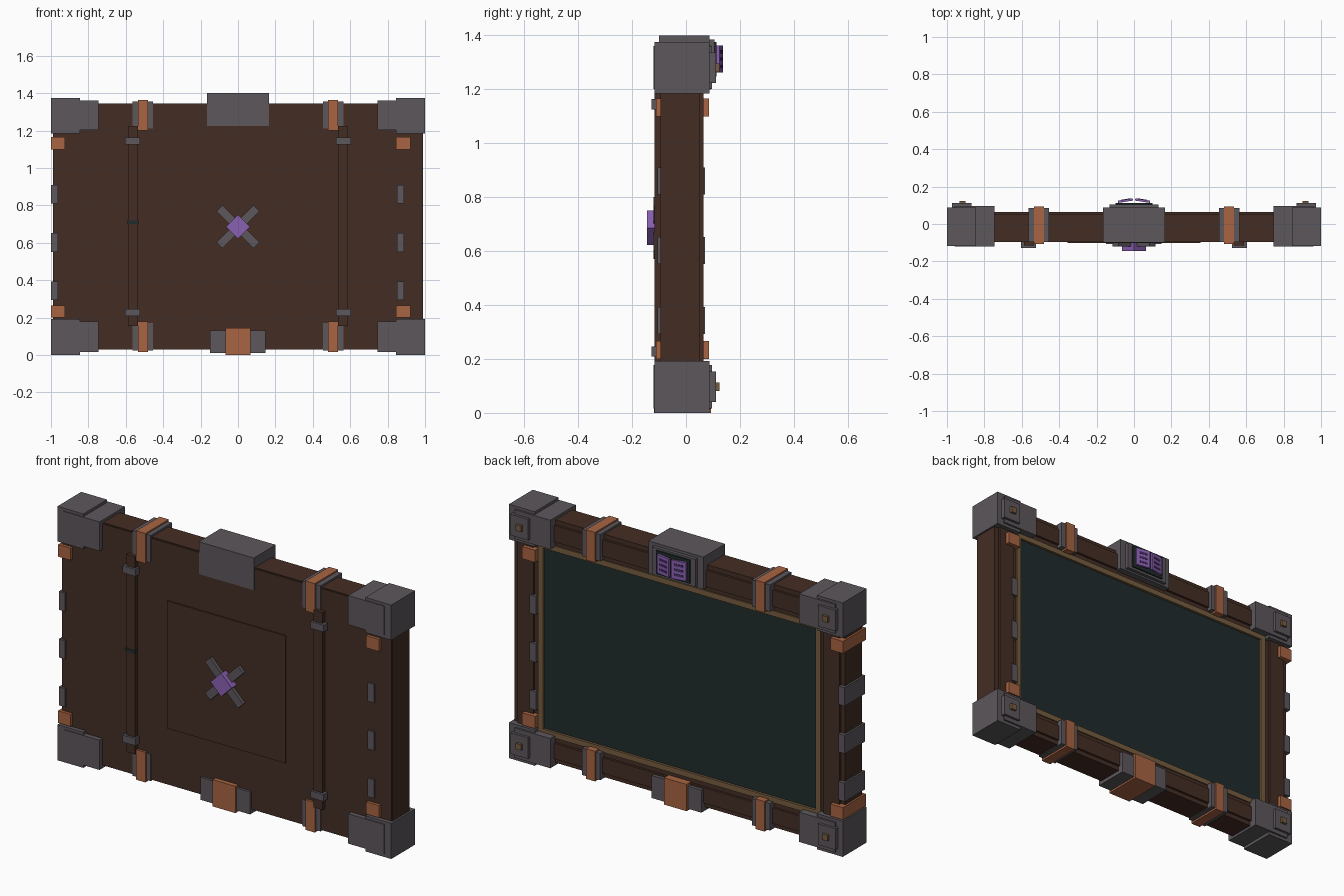
import bpy, math
from mathutils import Matrix, Vector

if "Cube" in bpy.data.objects:
    bpy.data.objects.remove(bpy.data.objects["Cube"])


def material(name, rgb):
    """Flat colour given as 0-255 display values, stored as linear."""
    m = bpy.data.materials.new(name)
    lin = [((c / 255 + 0.055) / 1.055) ** 2.4 for c in rgb]
    m.diffuse_color = (*lin, 1)
    m.use_nodes = True
    m.node_tree.nodes["Principled BSDF"].inputs["Base Color"].default_value = m.diffuse_color
    return m


WOOD = material("dark wood", (68, 45, 36))
IRON = material("grey iron", (92, 87, 92))
COPPER = material("copper", (168, 100, 66))
SLATE = material("slate green", (32, 43, 44))
TRIM = material("tan trim", (118, 93, 62))
PURPLE = material("purple crystal", (138, 97, 178))
INK = material("dark purple ink", (74, 48, 100))


def box(name, mat, x, y, z, turn=None):
    """Box from (min, max) ranges, optionally turned about its centre."""
    c = Vector([(r[0] + r[1]) / 2 for r in (x, y, z)])
    s = [r[1] - r[0] for r in (x, y, z)]
    bpy.ops.mesh.primitive_cube_add(size=1)
    ob = bpy.context.object
    ob.name = name
    rot = turn or Matrix.Identity(4)
    ob.data.transform(Matrix.Translation(c) @ rot @ Matrix.Diagonal((*s, 1)))
    ob.data.materials.append(mat)
    return ob


def mirror_x(r, side):
    return tuple(sorted((r[0] * side, r[1] * side)))


# Wooden back and the raised frame around the board
box("back_board", WOOD, (-.985, .985), (-.095, .03), (.035, 1.34))
for tag, lo, hi in (("bottom", .03, .165), ("top", 1.205, 1.345)):
    box(tag + "_rail", WOOD, (-.99, .99), (-.09, .052), (lo, hi))
    box(tag + "_rail_moulding", WOOD, (-.97, .97), (.05, .064), (lo + .025, hi - .025))
for side, tag in ((-1, "left"), (1, "right")):
    box(tag + "_stile", WOOD, mirror_x((.845, .99), side), (-.09, .052), (.165, 1.205))
    box(tag + "_stile_moulding", WOOD, mirror_x((.87, .965), side), (.05, .064), (.1, 1.27))

# Slate writing surface with its tan border
box("slate", SLATE, (-.82, .82), (.0, .045), (.19, 1.18))
for lo, hi in ((.165, .195), (1.175, 1.205)):
    box("slate_border", TRIM, (-.845, .845), (.0, .058), (lo, hi))
for side in (-1, 1):
    box("slate_border", TRIM, mirror_x((.815, .845), side), (.0, .058), (.195, 1.175))

# Front panel, crossed bars and diamond
box("front_panel", WOOD, (-.355, .355), (-.102, -.09), (.34, 1.03))
for a in (45, -45):
    box("cross_bar", IRON, (-.14, .14), (-.12, -.095), (.664, .708),
        Matrix.Rotation(math.radians(a), 4, 'Y'))
box("diamond", PURPLE, (-.045, .045), (-.145, -.1), (.641, .731),
    Matrix.Rotation(math.radians(45), 4, 'Y'))

for side, tag in ((-1, "left"), (1, "right")):
    # Vertical battens on the front with clips
    box(tag + "_batten", WOOD, mirror_x((.535, .588), side), (-.116, -.09), (.155, 1.225))
    for z in (.228, 1.145):
        box(tag + "_batten_clip", IRON, mirror_x((.525, .603), side),
            (-.128, -.09), (z - .019, z + .019))

    # Straps around the top and bottom rails
    for z0, z1 in ((.015, .178), (1.2, 1.363)):
        box(tag + "_strap_base", IRON, mirror_x((.455, .563), side),
            (-.097, .085), (z0 + .01, z1 - .008))
        box(tag + "_strap", COPPER, mirror_x((.48, .535), side), (-.107, .093), (z0, z1))

    # Corner caps: outer block, inner block, plate and rivet
    for z0, z1 in ((.0, .193), (1.185, 1.375)):
        mid = (z0 + z1) / 2
        box(tag + "_corner_cap", IRON, mirror_x((.845, 1.0), side), (-.117, .087), (z0, z1))
        box(tag + "_corner_sleeve", IRON, mirror_x((.745, .96), side),
            (-.121, .097), (z0 + .017, z1 - .015))
        box(tag + "_corner_plate", IRON, mirror_x((.868, .973), side),
            (.08, .111), (mid - .057, mid + .057))
        box(tag + "_corner_rivet", TRIM, mirror_x((.902, .934), side),
            (.1, .124), (mid - .016, mid + .016))

    # Copper brackets and iron staples, wrapping the edge on the left only
    bx, sx = ((-1.0, -.925), (-1.0, -.963)) if side < 0 else ((.845, .922), (.85, .887))
    for z in (.233, 1.133):
        box(tag + "_bracket", COPPER, bx, (-.111, .085), (z - .033, z + .033))
    for z in (.343, .602, .86):
        box(tag + "_staple", IRON, sx, (-.105, .071), (z - .05, z + .05))

# Small inlay on the left batten
box("batten_inlay", SLATE, (-.59, -.533), (-.118, -.1), (.7, .718))

# Bottom centre clasp
box("bottom_clasp_base", IRON, (-.15, .148), (-.108, .082), (.01, .132))
box("bottom_clasp", COPPER, (-.068, .068), (-.119, .092), (.0, .145))

# Top centre block with book emblem on the back
box("top_block", IRON, (-.165, .165), (-.1, .087), (1.225, 1.4))
box("emblem_plate", IRON, (-.13, .13), (.08, .105), (1.235, 1.385))
box("emblem_field", SLATE, (-.1, .1), (.1, .113), (1.248, 1.375))
for side in (-1, 1):
    turn = Matrix.Rotation(math.radians(-9 * side), 4, 'Z')
    box("book_page", PURPLE, mirror_x((.006, .086), side), (.119, .131), (1.262, 1.362), turn)
    for z in (1.285, 1.312, 1.339):
        box("page_mark", INK, mirror_x((.022, .07), side), (.126, .133),
            (z - .006, z + .006), turn)
